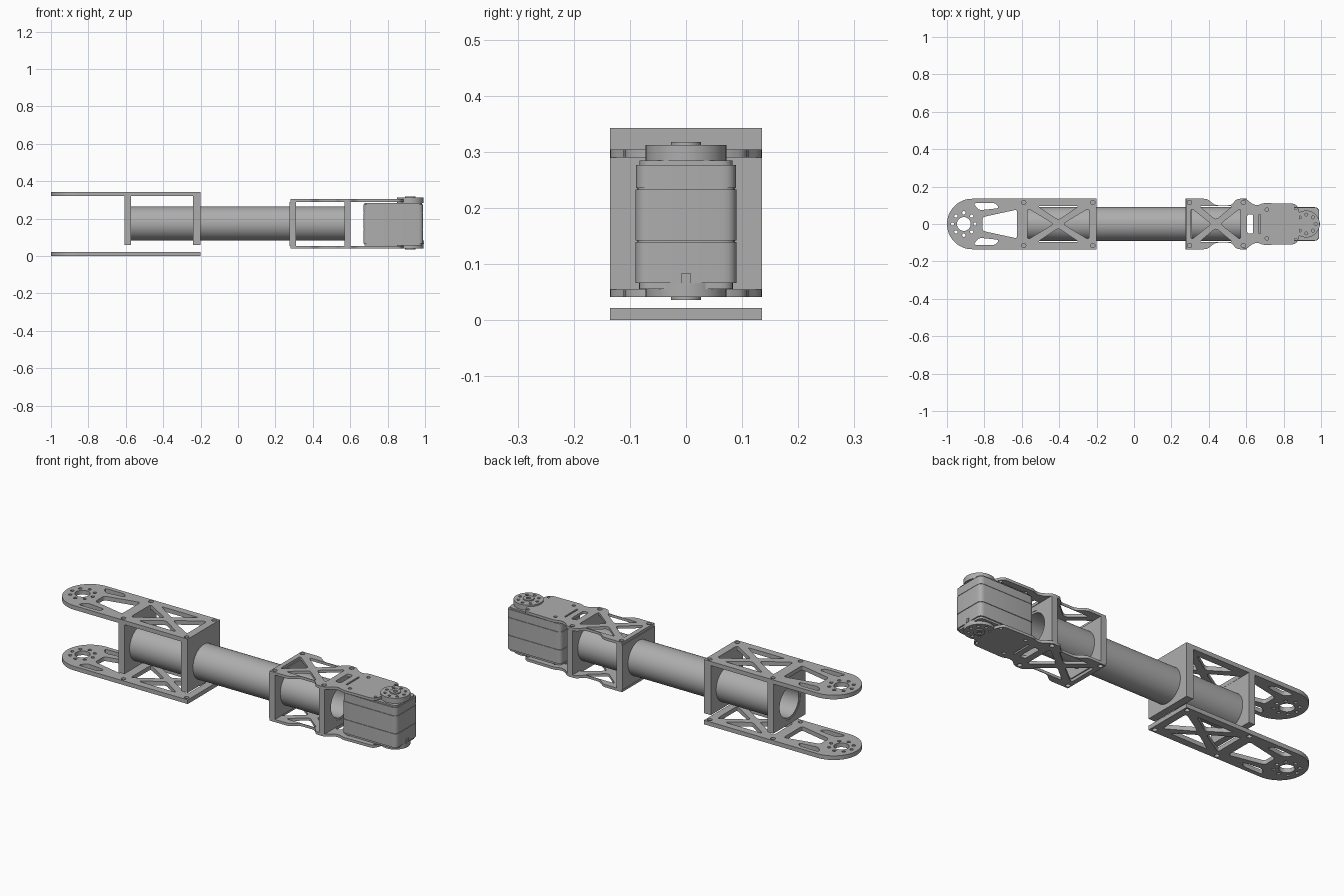
import bpy
from math import sin, cos, pi
from mathutils import Vector

if "Cube" in bpy.data.objects:
    bpy.data.objects.remove(bpy.data.objects["Cube"])

grey = bpy.data.materials.new("satin grey")
grey.use_nodes = True
tone = (0.42, 0.42, 0.42, 1)
grey.diffuse_color = tone
grey.node_tree.nodes["Principled BSDF"].inputs["Base Color"].default_value = tone


def circle(x, y, r, n=16):
    return [(x + r * cos(2 * pi * i / n), y + r * sin(2 * pi * i / n)) for i in range(n)]


def rounded(points, r, steps=4):
    """Round every corner of a polygon."""
    out = []
    for i, p in enumerate(points):
        p = Vector(p)
        a, b = Vector(points[i - 1]) - p, Vector(points[(i + 1) % len(points)]) - p
        a = p + a.normalized() * min(r, a.length * 0.45)
        b = p + b.normalized() * min(r, b.length * 0.45)
        for k in range(steps + 1):
            t = k / steps
            out.append(tuple(a * (1 - t) ** 2 + p * 2 * t * (1 - t) + b * t * t))
    return out


def flip(points):
    return [(x, -y) for x, y in reversed(points)]


def mirrored(half):
    return half + flip(half)


def rect(x0, x1, h):
    return [(x0, h), (x1, h), (x1, -h), (x0, -h)]


def slab(name, loops, low, high, along_x=False):
    """Extrude an outline with holes, along z or along x."""
    curve = bpy.data.curves.new(name, "CURVE")
    curve.dimensions = "2D"
    curve.fill_mode = "BOTH"
    curve.extrude = (high - low) / 2
    for loop in loops:
        spline = curve.splines.new("POLY")
        spline.points.add(len(loop) - 1)
        for point, (x, y) in zip(spline.points, loop):
            point.co = (x, y, 0, 1)
        spline.use_cyclic_u = True
    obj = bpy.data.objects.new(name, curve)
    bpy.context.collection.objects.link(obj)
    middle = (low + high) / 2
    if along_x:
        obj.rotation_euler = (0, pi / 2, 0)
        obj.location = (middle, 0, AXIS)
    else:
        obj.location.z = middle
    bpy.ops.object.select_all(action="DESELECT")
    obj.select_set(True)
    bpy.context.view_layer.objects.active = obj
    bpy.ops.object.convert(target="MESH")
    obj = bpy.context.object
    obj.data.materials.clear()
    obj.data.materials.append(grey)
    bpy.ops.object.shade_smooth_by_angle()
    return obj


def truss(x0, x1):
    """Four triangular windows that leave an X brace."""
    mid = (x0 + x1) / 2
    inset = (x1 - x0) * 0.16
    top = rounded([(x0 + inset, 0.097), (x1 - inset, 0.097), (mid, 0.022)], 0.018)
    left = rounded([(x0, 0.085), (mid - 0.025, 0), (x0, -0.085)], 0.018)
    right = rounded([(x1, 0.085), (mid + 0.025, 0), (x1, -0.085)], 0.018)
    return [top, flip(top), left, right]


def screw_holes(xs, y, r=0.012):
    return [circle(x, s * y, r) for x in xs for s in (1, -1)]


AXIS = 0.174

# Long fork plates with a rounded pivot end
end = [(-0.865 - 0.135 * sin(a * pi / 32), 0.135 * cos(a * pi / 32)) for a in range(16)]
fork = [(-0.2, 0.135)] + end + [(-1, 0)] + flip(end) + [(-0.2, -0.135)]
side_slot = rounded([(-0.86, 0.112), (-0.74, 0.112), (-0.72, 0.085), (-0.83, 0.073)], 0.02)
side_slot_lower = flip(side_slot)
fork_holes = [circle(-0.91, 0, 0.037, 32), side_slot, side_slot_lower,
              rounded([(-0.81, 0.037), (-0.625, 0.077), (-0.625, -0.077), (-0.81, -0.037)], 0.015)]
fork_holes += [circle(x, y, 0.009, 12) for x, y in circle(-0.91, 0, 0.06, 8)]
fork_holes += truss(-0.57, -0.24) + screw_holes((-0.59, -0.22), 0.115)
slab("lower_fork_plate", [fork] + fork_holes, 0, 0.022)
slab("upper_fork_plate", [fork] + fork_holes, 0.321, 0.343)

# Scalloped wrist plates
half = [(0.28, 0.135), (0.39, 0.135), (0.435, 0.1), (0.52, 0.1), (0.55, 0.135), (0.6, 0.135),
        (0.635, 0.105), (0.665, 0.1), (0.69, 0.112), (0.865, 0.108), (0.885, 0.07)]
half = rounded(half + [(0.88, -0.0)], 0.016)
half = [(0.28, 0.135)] + [p for p in half if p[1] > 0.05 and p[0] > 0.3]
wrist_holes = truss(0.305, 0.57) + screw_holes((0.297, 0.585), 0.115)
wrist_holes += screw_holes((0.71,), 0.077, 0.009) + screw_holes((0.865,), 0.085, 0.008)
wrist_holes += [rounded(rect(0.605, 0.637, 0.052), 0.012), rect(0.667, 0.676, 0.052)]
for name, z in (("lower_wrist_plate", 0.041), ("upper_wrist_plate", 0.29)):
    slab(name, [mirrored(half)] + wrist_holes, z, z + 0.014)

# Hollow arm tube and the bulkheads clamped on it
slab("arm_tube", [circle(0, 0, 0.091, 64), circle(0, 0, 0.08, 64)], -0.604, 0.6, True)
for name, x0, x1, z0, z1 in (("fork_end_bulkhead", -0.606, -0.571, 0.059, 0.321),
                             ("fork_inner_bulkhead", -0.24, -0.2, 0.059, 0.321),
                             ("wrist_inner_bulkhead", 0.276, 0.311, 0.055, 0.29),
                             ("wrist_end_bulkhead", 0.57, 0.602, 0.055, 0.29)):
    slab(name, [rect(AXIS - z1, AXIS - z0, 0.135), circle(0, 0, 0.0905, 64)], x0, x1, True)

# Servo case: three shells parted by fine seams
for name, grow, z0, z1 in (("servo_foot", -0.006, 0.056, 0.066),
                           ("servo_lower_shell", 0.0, 0.066, 0.139),
                           ("servo_lower_seam", -0.003, 0.139, 0.142),
                           ("servo_middle_shell", 0.0, 0.142, 0.233),
                           ("servo_upper_seam", -0.003, 0.233, 0.236),
                           ("servo_upper_shell", -0.001, 0.236, 0.277),
                           ("servo_cap", -0.007, 0.277, 0.285)):
    slab(name, [rounded(rect(0.67 - grow, 0.99 + grow, 0.09 + grow), 0.025)], z0, z1)
slab("servo_peg", [rect(0.985, 0.995, 0.008)], 0.064, 0.084)

# Servo horns and hubs, above and below
ring = [circle(x, y, 0.008, 12) for x, y in circle(0.921, 0, 0.05, 8)]
for side, z0, z1, h0, h1 in (("lower", 0.041, 0.066, 0.036, 0.042),
                             ("upper", 0.284, 0.312, 0.311, 0.318)):
    slab(side + "_horn", [circle(0.921, 0, 0.072, 48)] + ring, z0, z1)
    slab(side + "_hub", [circle(0.921, 0, 0.027, 32), circle(0.921, 0, 0.011)], h0, h1)
